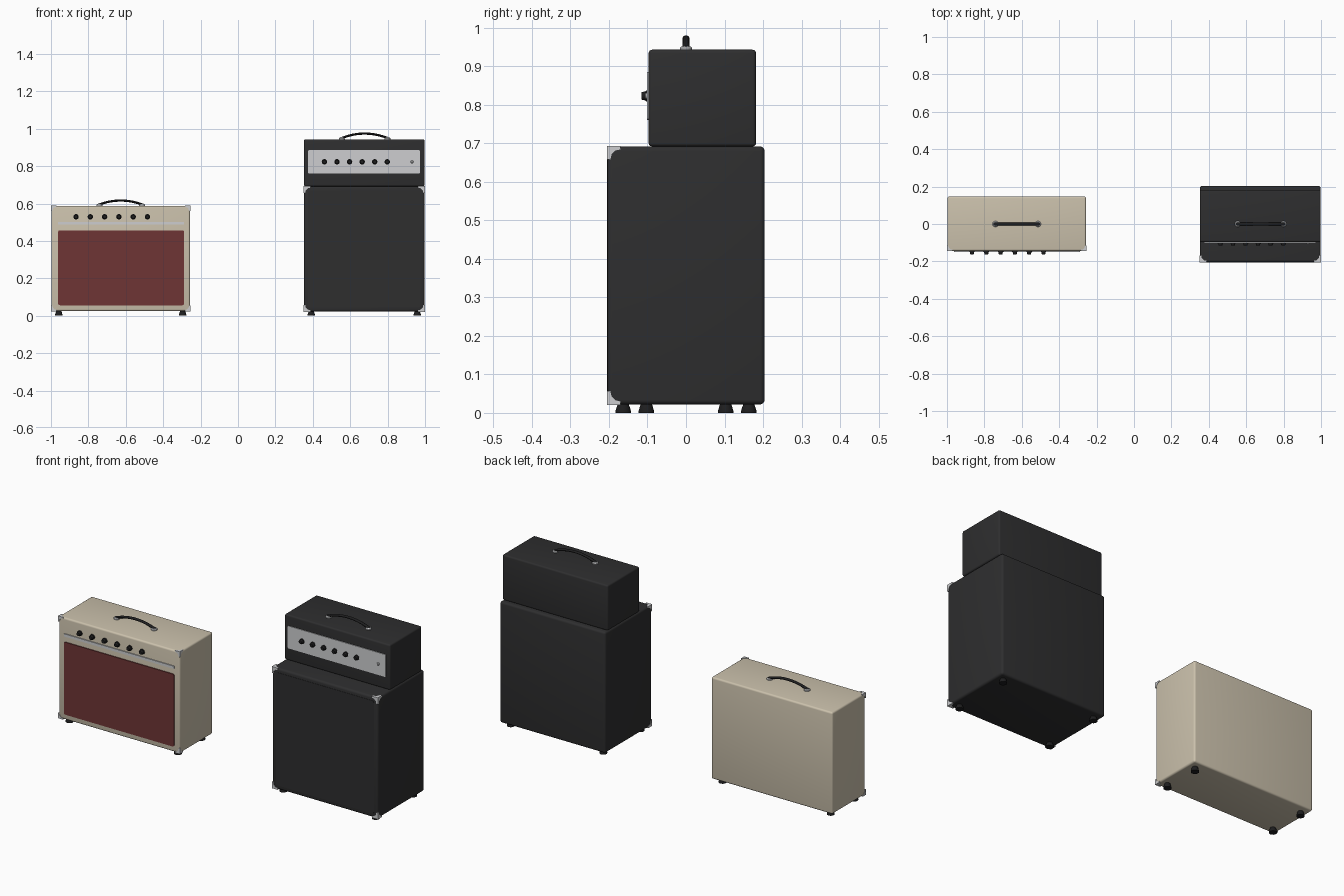
import bpy, bmesh, math
from mathutils import Vector

if "Cube" in bpy.data.objects:
    bpy.data.objects.remove(bpy.data.objects["Cube"])


def srgb(r, g, b):
    return tuple((c / 255 / 12.92) if c < 11 else ((c / 255 + 0.055) / 1.055) ** 2.4 for c in (r, g, b)) + (1,)


def material(name, *rgb):
    m = bpy.data.materials.new(name)
    m.diffuse_color = srgb(*rgb)
    m.use_nodes = True
    m.node_tree.nodes["Principled BSDF"].inputs["Base Color"].default_value = m.diffuse_color
    return m


CREAM = material("cream covering", 203, 193, 172)
BLACK = material("black covering", 46, 46, 47)
RED = material("oxblood grille cloth", 110, 53, 53)
SILVER = material("silver metal", 205, 206, 208)
RUBBER = material("black rubber", 30, 30, 31)


def finish(name, bm, mat, smooth=True):
    bmesh.ops.recalc_face_normals(bm, faces=bm.faces)
    me = bpy.data.meshes.new(name)
    bm.to_mesh(me)
    bm.free()
    me.materials.append(mat)
    ob = bpy.data.objects.new(name, me)
    bpy.context.collection.objects.link(ob)
    if smooth:
        bpy.ops.object.select_all(action='DESELECT')
        ob.select_set(True)
        bpy.context.view_layer.objects.active = ob
        bpy.ops.object.shade_smooth_by_angle(angle=math.radians(35))
    return ob


def box(name, lo, hi, mat, radius, only_y=False):
    """Box between two corners; rounded on all edges or just those along y."""
    bm = bmesh.new()
    bmesh.ops.create_cube(bm, size=1)
    lo, hi = Vector(lo), Vector(hi)
    for v in bm.verts:
        v.co = Vector([(lo[i] + hi[i]) / 2 + v.co[i] * (hi[i] - lo[i]) for i in range(3)])
    edges = [e for e in bm.edges
             if not only_y or abs(e.verts[0].co.y - e.verts[1].co.y) > 1e-5]
    bmesh.ops.bevel(bm, geom=edges, offset=radius, segments=4, profile=0.5, affect='EDGES')
    return finish(name, bm, mat)


def lathe(name, profile, origin, axis, mat, sides=24):
    """Revolve (radius, height) points around an axis through origin."""
    bm = bmesh.new()
    rot = Vector((0, 0, 1)).rotation_difference(Vector(axis)).to_matrix()
    rings = []
    for r, h in profile:
        ring = []
        for i in range(sides):
            a = 2 * math.pi * i / sides
            ring.append(bm.verts.new(Vector(origin) + rot @ Vector((r * math.cos(a), r * math.sin(a), h))))
        rings.append(ring)
    for a, b in zip(rings, rings[1:]):
        for i in range(sides):
            j = (i + 1) % sides
            bm.faces.new((a[i], a[j], b[j], b[i]))
    bm.faces.new(rings[0])
    bm.faces.new(rings[-1])
    return finish(name, bm, mat)


def handle(prefix, cx, half, z, rise, y=0.0):
    # arched strap, swept as an oval tube
    bm = bmesh.new()
    rings, n, sides = [], 20, 12
    for i in range(n + 1):
        t = -1 + 2 * i / n
        slope = math.atan2(-2 * t * rise, half)
        cen = Vector((cx + t * half, y, z + 0.004 + rise * (1 - t * t)))
        up = Vector((-math.sin(slope), 0, math.cos(slope)))
        rings.append([bm.verts.new(cen + Vector((0, 1, 0)) * 0.009 * math.cos(a) + up * 0.006 * math.sin(a))
                      for a in (2 * math.pi * k / sides for k in range(sides))])
    for a, b in zip(rings, rings[1:]):
        for k in range(sides):
            bm.faces.new((a[k], a[(k + 1) % sides], b[(k + 1) % sides], b[k]))
    bm.faces.new(rings[0])
    bm.faces.new(rings[-1])
    finish(prefix + "_handle_strap", bm, RUBBER)
    # metal end caps
    for s in (-1, 1):
        lathe(prefix + "_handle_cap", [(0.016, -0.002), (0.016, 0.005), (0.012, 0.009)],
              (cx + s * (half - 0.008), y, z), (0, 0, 1), SILVER)


def knobs(prefix, xs, y, z):
    prof = [(0.0145, -0.002), (0.0145, 0.006), (0.0115, 0.007), (0.0105, 0.016), (0.009, 0.018)]
    for x in xs:
        lathe(prefix + "_knob", prof, (x, y, z), (0, -1, 0), RUBBER)


def feet(prefix, cx, dx, dy, top):
    prof = [(0.020, 0), (0.020, 0.005), (0.017, 0.015), (0.013, top + 0.003)]
    for sx in (-1, 1):
        for sy in (-1, 1):
            lathe(prefix + "_foot", prof, (cx + sx * dx, sy * dy, 0), (0, 0, 1), RUBBER)


def corner(name, point, dirs, size):
    """Three notched metal plates meeting at a cabinet corner."""
    s, t = size, 0.004
    prof = [(0, 0), (s, 0), (s, s * .25), (s * .62, s * .34),
            (s * .34, s * .62), (s * .25, s), (0, s)]
    bm = bmesh.new()
    for axis in range(3):
        u, w = (axis + 1) % 3, (axis + 2) % 3
        layers = []
        for d in (-0.0015, t):
            ring = []
            for a, b in prof:
                p = Vector(point)
                p[axis] += dirs[axis] * d
                p[u] += dirs[u] * (a - 0.0015)
                p[w] += dirs[w] * (b - 0.0015)
                ring.append(bm.verts.new(p))
            layers.append(ring)
        bm.faces.new(layers[0])
        bm.faces.new(layers[1])
        n = len(prof)
        for i in range(n):
            j = (i + 1) % n
            bm.faces.new((layers[0][i], layers[0][j], layers[1][j], layers[1][i]))
    finish(name, bm, SILVER, smooth=False)


def front_corners(prefix, x0, x1, y, z0, z1, size):
    for x, dx in ((x0, 1), (x1, -1)):
        for z, dz in ((z0, 1), (z1, -1)):
            corner(prefix + "_corner", (x, y, z), (dx, 1, dz), size)


# --- combo amplifier ---
box("combo_cabinet", (-0.998, -0.144, 0.025), (-0.256, 0.147, 0.588), CREAM, 0.010)
box("combo_grille", (-0.962, -0.149, 0.056), (-0.288, -0.135, 0.457), RED, 0.010, True)
box("combo_trim_strip", (-0.962, -0.149, 0.487), (-0.288, -0.135, 0.502), SILVER, 0.002, True)
knobs("combo", [-0.866 + 0.0764 * i for i in range(6)], -0.144, 0.529)
handle("combo", -0.627, 0.122, 0.588, 0.024)
feet("combo", -0.627, 0.331, 0.103, 0.025)
front_corners("combo", -0.998, -0.256, -0.144, 0.025, 0.588, 0.03)

# --- speaker cabinet ---
box("speaker_cabinet", (0.352, -0.204, 0.022), (0.998, 0.204, 0.692), BLACK, 0.012)
box("speaker_grille", (0.375, -0.2055, 0.045), (0.975, -0.195, 0.669), BLACK, 0.010, True)
feet("speaker", 0.675, 0.283, 0.163, 0.022)
front_corners("speaker", 0.352, 0.998, -0.204, 0.022, 0.692, 0.036)

# --- amplifier head, resting on the cabinet ---
box("head_cabinet", (0.352, -0.097, 0.692), (0.998, 0.182, 0.943), BLACK, 0.009)
box("head_panel", (0.374, -0.101, 0.761), (0.974, -0.09, 0.885), SILVER, 0.006, True)
knobs("head", [0.462 + 0.0672 * i for i in range(6)], -0.098, 0.823)
lathe("head_indicator", [(0.008, -0.002), (0.008, 0.003), (0.005, 0.006)],
      (0.93, -0.101, 0.823), (0, -1, 0), SILVER)
handle("head", 0.677, 0.130, 0.943, 0.027)
